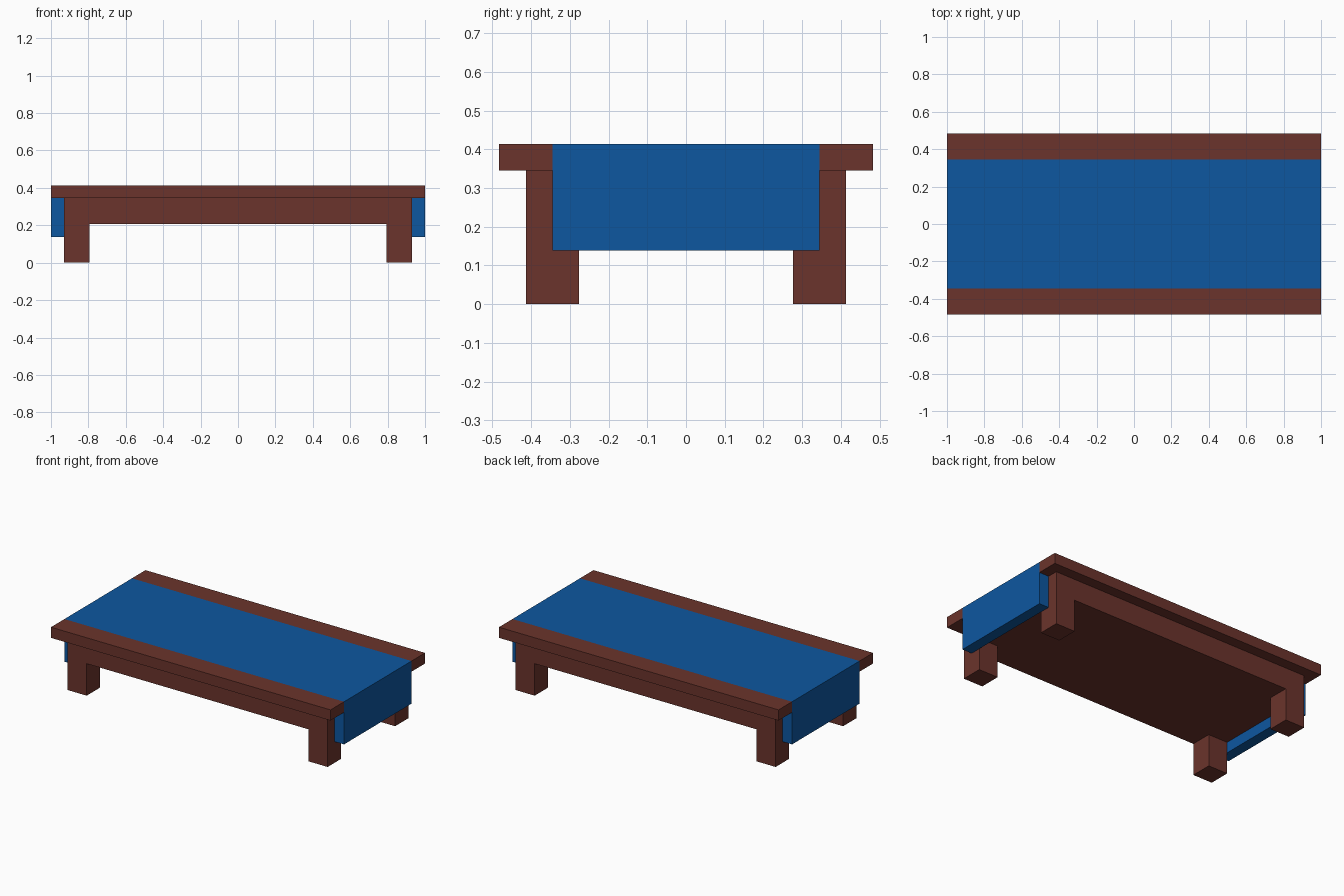
import bpy, bmesh
from mathutils import Vector

if "Cube" in bpy.data.objects:
    bpy.data.objects.remove(bpy.data.objects["Cube"])

U = 2 / 29  # module size: the table is 29 modules long


def material(name, rgb):
    m = bpy.data.materials.new(name)
    m.diffuse_color = (*rgb, 1)
    m.use_nodes = True
    m.node_tree.nodes["Principled BSDF"].inputs["Base Color"].default_value = m.diffuse_color
    return m


brown = material("brown wood", (0.147, 0.034, 0.025))
blue = material("blue cloth", (0.004, 0.095, 0.352))


def finish(name, bm, mat):
    bmesh.ops.recalc_face_normals(bm, faces=bm.faces)
    me = bpy.data.meshes.new(name)
    bm.to_mesh(me)
    bm.free()
    me.materials.append(mat)
    ob = bpy.data.objects.new(name, me)
    bpy.context.collection.objects.link(ob)
    return ob


def extrude(bm, faces, offset):
    new = bmesh.ops.extrude_face_region(bm, geom=faces)["geom"]
    verts = [g for g in new if isinstance(g, bmesh.types.BMVert)]
    bmesh.ops.translate(bm, verts=verts, vec=Vector(offset))
    return verts


def prism(name, profile, y0, y1, mat):
    """Extrude an x-z profile (in modules) along y."""
    bm = bmesh.new()
    face = bm.faces.new([bm.verts.new((x * U, y0 * U, z * U)) for x, z in profile])
    extrude(bm, [face], (0, (y1 - y0) * U, 0))
    # drop coincident leftovers, keeping a closed shell
    if not any(len(e.link_faces) == 1 for e in face.edges):
        pass
    else:
        bmesh.ops.holes_fill(bm, edges=[e for e in bm.edges if e.is_boundary], sides=0)
    return finish(name, bm, mat)


# Base: solid apron with four corner legs in one piece
bm = bmesh.new()
xs, ys = (-13.5, -11.5, 11.5, 13.5), (-6, -4, 4, 6)
grid = [[bm.verts.new((x * U, y * U, 3 * U)) for y in ys] for x in xs]
cells = {(i, j): bm.faces.new((grid[i][j], grid[i + 1][j], grid[i + 1][j + 1], grid[i][j + 1]))
         for i in range(3) for j in range(3)}
# apron sides and top
rim = ([grid[i][0] for i in range(4)] + [grid[3][j] for j in (1, 2, 3)]
       + [grid[i][3] for i in (2, 1, 0)] + [grid[0][j] for j in (2, 1)])
top = [bm.verts.new(v.co + Vector((0, 0, 2 * U))) for v in rim]
for k in range(len(rim)):
    n = (k + 1) % len(rim)
    bm.faces.new((rim[k], rim[n], top[n], top[k]))
bm.faces.new(top)
# legs
for corner in ((0, 0), (2, 0), (0, 2), (2, 2)):
    extrude(bm, [cells[corner]], (0, 0, -3 * U))
finish("base_with_legs", bm, brown)

# Wooden edge boards of the top, front and back
board = [(-14.5, 5), (14.5, 5), (14.5, 6), (-14.5, 6)]
prism("front_edge_board", board, -7, -5, brown)
prism("back_edge_board", board, 5, 7, brown)

# Cloth runner: flush with the top, hanging down at both ends
cloth = [(-14.5, 2), (-13.5, 2), (-13.5, 5), (13.5, 5),
         (13.5, 2), (14.5, 2), (14.5, 6), (-14.5, 6)]
prism("cloth_runner", cloth, -5, 5, blue)
